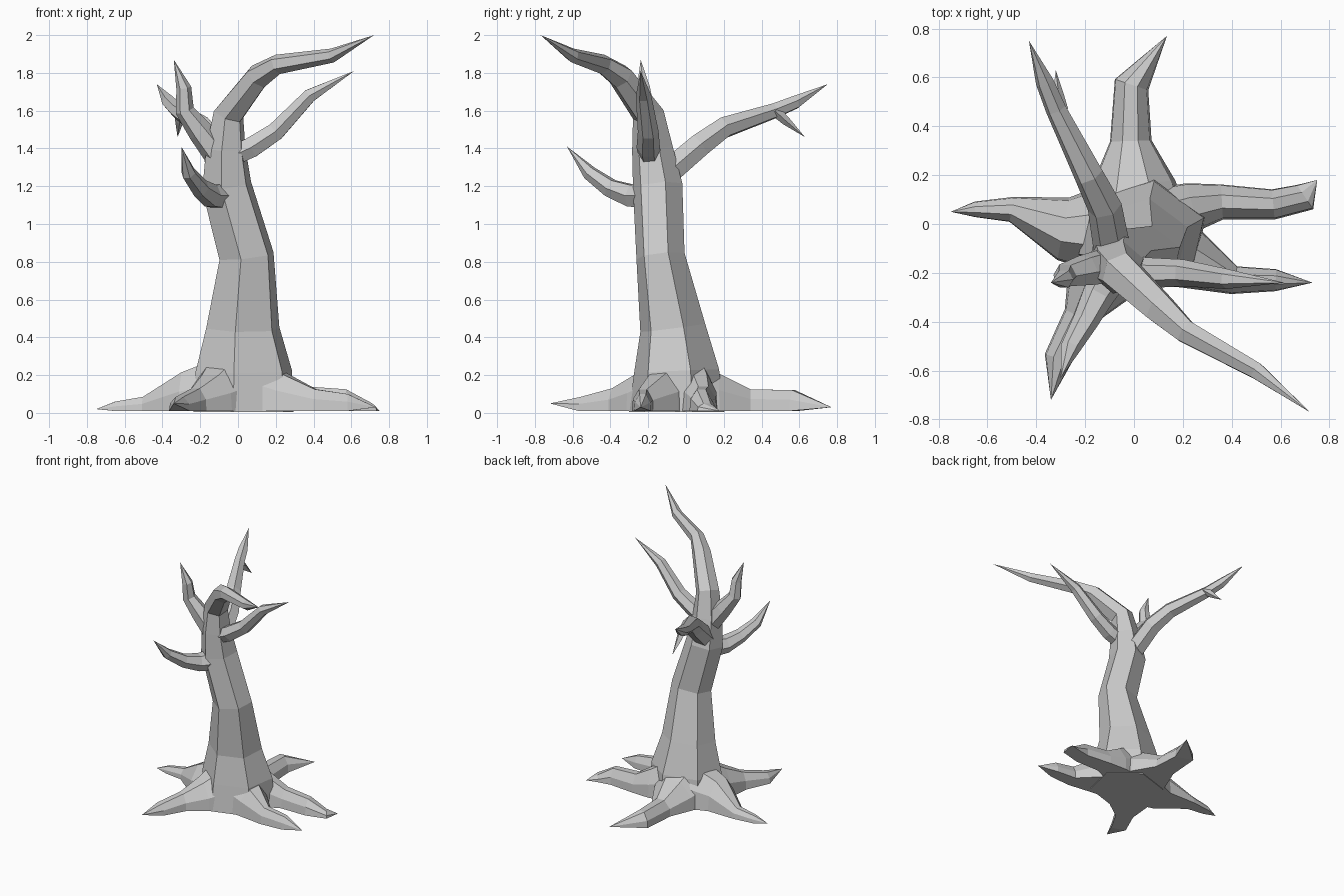
import bpy, bmesh, math
from mathutils import Vector


def finish(name, rings, tip):
    """Skin a list of vertex rings, cap the start and close on a tip."""
    bm = bmesh.new()
    loops = [[bm.verts.new(p) for p in ring] for ring in rings]
    n = len(loops[0])
    for a, b in zip(loops, loops[1:]):
        for i in range(n):
            j = (i + 1) % n
            bm.faces.new((a[i], a[j], b[j], b[i]))
    bm.faces.new(loops[0][::-1])
    end = bm.verts.new(tip)
    for i in range(n):
        bm.faces.new((loops[-1][i], loops[-1][(i + 1) % n], end))
    bmesh.ops.recalc_face_normals(bm, faces=bm.faces[:])
    mesh = bpy.data.meshes.new(name)
    bm.to_mesh(mesh)
    bm.free()
    obj = bpy.data.objects.new(name, mesh)
    bpy.context.collection.objects.link(obj)
    return obj


def limb(name, path, tip, sides=6, turn=0.0):
    """Tapered tube through (x, y, z, radius[, flattening]) stations, ending in a point."""
    pts = [Vector(p[:3]) for p in path] + [Vector(tip)]
    u, last, rings = None, None, []
    for k, p in enumerate(path):
        ahead = (pts[k + 1] - pts[k]).normalized()
        back = (pts[k] - pts[k - 1]).normalized() if k else ahead
        t = (ahead + back).normalized()
        if k == 0 and p[2] < 0.02:
            t = Vector((0, 0, 1))  # keep the base level on the ground
        if u is None:
            ref = Vector((1, 0, 0)) if abs(t.x) < 0.7 else Vector((0, 1, 0))
            u = (ref - t * ref.dot(t)).normalized()
        else:
            u = last.rotation_difference(t) @ u
            u = (u - t * u.dot(t)).normalized()
        last = t
        v = t.cross(u) * (p[4] if len(p) > 4 else 1.0)
        angles = [turn + 2 * math.pi * i / sides for i in range(sides)]
        rings.append([pts[k] + p[3] * (u * math.cos(a) + v * math.sin(a)) for a in angles])
    return finish(name, rings, tip)


ROOT_PROFILE = [(-1, 0), (-0.9, 0.55), (-0.35, 1), (0.4, 1), (0.95, 0.5), (1, 0)]


def root(name, path, tip):
    """Flat-bottomed root through (x, y, half width, height) stations."""
    pts = [Vector((p[0], p[1], 0)) for p in path] + [Vector((tip[0], tip[1], 0))]
    rings = []
    for k, (x, y, w, h) in enumerate(path):
        ahead = (pts[k + 1] - pts[k]).normalized()
        back = (pts[k] - pts[k - 1]).normalized() if k else ahead
        t = (ahead + back).normalized()
        side = Vector((-t.y, t.x, 0))
        rings.append([pts[k] + side * w * a + Vector((0, 0, 0.01 + (h - 0.01) * b))
                      for a, b in ROOT_PROFILE])
    return finish(name, rings, tip)


# Trunk, bending over into the longest branch
limb("trunk", [
    (0.03, -0.05, 0.005, 0.28, 0.92), (0.03, -0.05, 0.22, 0.27, 0.85),
    (0.025, -0.07, 0.45, 0.205, 0.86), (0.045, -0.135, 0.83, 0.152, 0.86),
    (-0.06, -0.15, 1.2, 0.138, 0.97), (-0.065, -0.178, 1.4, 0.11),
    (-0.05, -0.2, 1.58, 0.086), (0.105, -0.345, 1.78, 0.07), (0.21, -0.44, 1.845, 0.053),
    (0.5, -0.6, 1.892, 0.038)], (0.72, -0.77, 2.0), turn=0.33)

# Side branches
limb("right_branch", [
    (-0.04, -0.19, 1.355, 0.06), (0.07, -0.2, 1.405, 0.062), (0.2, -0.2, 1.49, 0.055),
    (0.38, -0.225, 1.68, 0.041)], (0.615, -0.24, 1.81))
limb("left_branch", [
    (-0.1, -0.17, 1.36, 0.076), (-0.2, -0.19, 1.49, 0.066), (-0.282, -0.21, 1.6, 0.05),
    (-0.287, -0.225, 1.72, 0.04)], (-0.34, -0.24, 1.87))
limb("front_branch", [
    (-0.09, -0.2, 1.15, 0.076), (-0.145, -0.29, 1.15, 0.066), (-0.2, -0.4, 1.19, 0.052),
    (-0.262, -0.51, 1.27, 0.04)], (-0.3, -0.63, 1.41))
limb("back_branch", [
    (-0.09, -0.1, 1.27, 0.076), (-0.12, 0.07, 1.415, 0.071), (-0.185, 0.2, 1.51, 0.061),
    (-0.32, 0.47, 1.6, 0.043), (-0.365, 0.58, 1.645, 0.038)], (-0.43, 0.75, 1.74))
limb("back_twig", [
    (-0.3, 0.47, 1.6, 0.03), (-0.31, 0.53, 1.545, 0.023)], (-0.32, 0.63, 1.46), sides=4)

# Spreading roots
root("left_root", [
    (-0.08, -0.02, 0.2, 0.3), (-0.29, -0.02, 0.13, 0.215), (-0.5, 0.06, 0.052, 0.085),
    (-0.65, 0.06, 0.032, 0.06)], (-0.75, 0.05, 0.02))
root("back_root", [
    (0.0, 0.03, 0.22, 0.3), (0.0, 0.17, 0.17, 0.21), (-0.013, 0.34, 0.085, 0.125),
    (-0.01, 0.57, 0.072, 0.12)], (0.135, 0.77, 0.03))
root("right_root", [
    (0.1, 0.02, 0.13, 0.3), (0.24, 0.07, 0.1, 0.21), (0.36, 0.09, 0.072, 0.14),
    (0.57, 0.08, 0.062, 0.125), (0.7, 0.11, 0.06, 0.05)], (0.75, 0.18, 0.01))
root("front_right_root", [
    (0.1, -0.09, 0.17, 0.3), (0.24, -0.15, 0.12, 0.21), (0.41, -0.23, 0.058, 0.125),
    (0.58, -0.23, 0.045, 0.1)], (0.73, -0.24, 0.03))
root("front_left_root", [
    (-0.07, -0.1, 0.2, 0.3), (-0.15, -0.25, 0.135, 0.2), (-0.225, -0.38, 0.066, 0.13),
    (-0.31, -0.55, 0.058, 0.085)], (-0.34, -0.72, 0.05))
